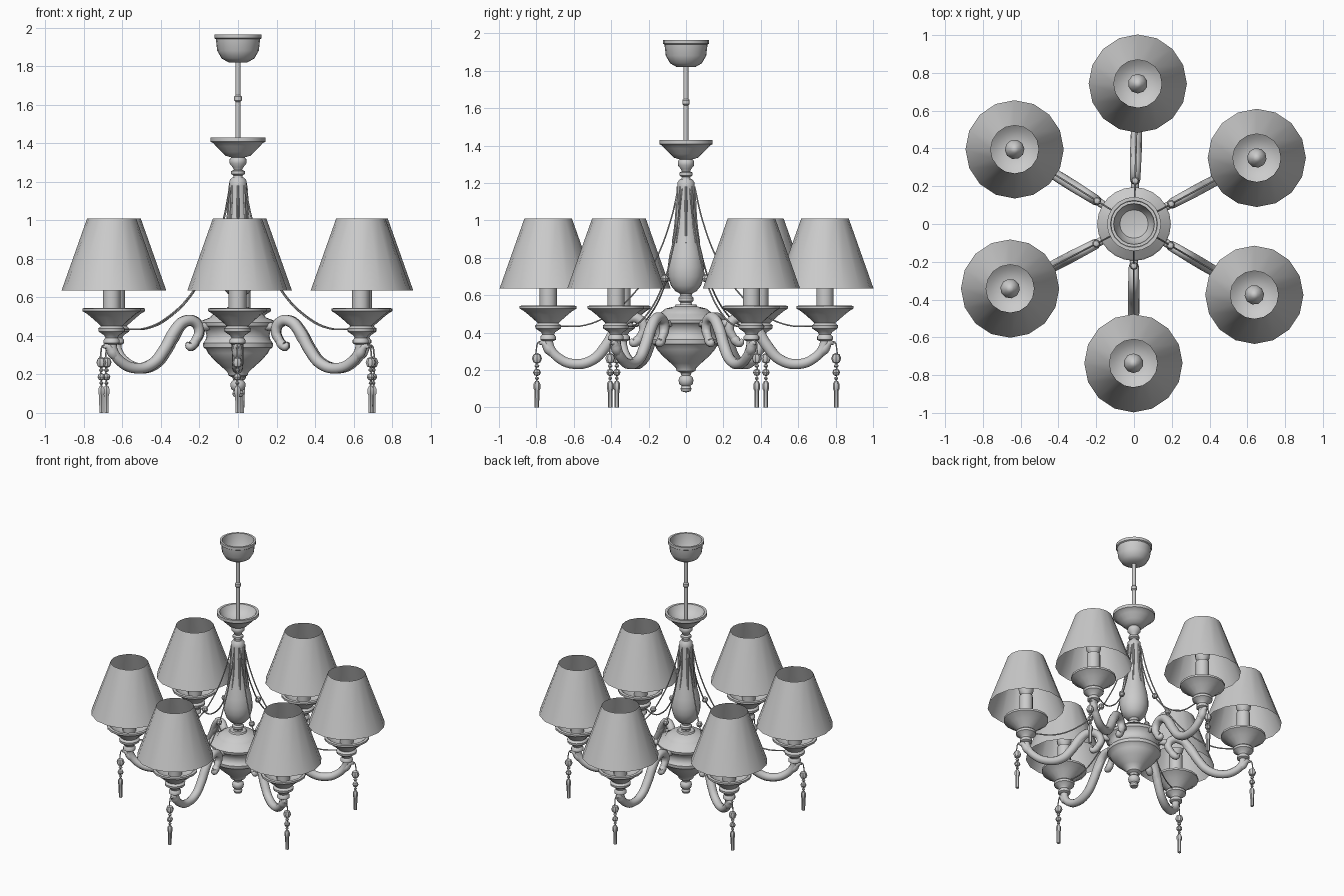
import bpy, bmesh, math
from mathutils import Vector

TAU = 2 * math.pi


def smooth(ob, angle=40):
    bpy.ops.object.select_all(action='DESELECT')
    ob.select_set(True)
    bpy.context.view_layer.objects.active = ob
    bpy.ops.object.shade_smooth_by_angle(angle=math.radians(angle))


def lathe(name, profile, sides=20, loc=(0, 0, 0), rot=0):
    """Revolve (radius, z) points about z."""
    bm = bmesh.new()
    rings = [[bm.verts.new((r * math.cos(TAU * i / sides), r * math.sin(TAU * i / sides), z))
              for i in range(sides)] for r, z in profile]
    for a, b in zip(rings, rings[1:]):
        for i in range(sides):
            j = (i + 1) % sides
            bm.faces.new((a[i], a[j], b[j], b[i]))
    bmesh.ops.remove_doubles(bm, verts=bm.verts, dist=1e-5)
    bmesh.ops.recalc_face_normals(bm, faces=bm.faces)
    me = bpy.data.meshes.new(name)
    bm.to_mesh(me)
    bm.free()
    ob = bpy.data.objects.new(name, me)
    bpy.context.collection.objects.link(ob)
    ob.location = loc
    ob.rotation_euler.z = rot
    smooth(ob)
    return ob


def tube(name, pts, depth, loc=(0, 0, 0), rot=0, res=5, bevel=3):
    """Smooth tube through (r, z, thickness) points in the local xz plane."""
    cu = bpy.data.curves.new(name, 'CURVE')
    cu.dimensions = '3D'
    cu.bevel_depth, cu.bevel_resolution = depth, bevel
    cu.resolution_u, cu.use_fill_caps = res, True
    sp = cu.splines.new('BEZIER')
    sp.bezier_points.add(len(pts) - 1)
    for p, (r, z, t) in zip(sp.bezier_points, pts):
        p.co = (r, 0, z)
        p.radius = t
        p.handle_left_type = p.handle_right_type = 'AUTO'
    ob = bpy.data.objects.new(name, cu)
    bpy.context.collection.objects.link(ob)
    ob.location = loc
    ob.rotation_euler.z = rot
    bpy.ops.object.select_all(action='DESELECT')
    ob.select_set(True)
    bpy.context.view_layer.objects.active = ob
    bpy.ops.object.convert(target='MESH')
    smooth(bpy.context.object, 50)


def bead_profile(r, z, h):
    return [(0, z - h), (r * .7, z - h * .7), (r, z), (r * .7, z + h * .7), (0, z + h)]


# ceiling canopy, open at the top
lathe("ceiling_canopy", [(0, 1.82), (.05, 1.82), (.085, 1.84), (.108, 1.88), (.115, 1.94),
                         (.123, 1.945), (.123, 1.965), (.108, 1.965), (.1, 1.89), (.075, 1.85), (0, 1.835)])
# hanging rod with a joint
lathe("hanging_rod", [(0, 1.36), (.013, 1.36), (.013, 1.615), (.02, 1.622), (.02, 1.642),
                      (.013, 1.65), (.013, 1.83), (0, 1.83)], 12)
# upper dish
lathe("upper_dish", [(0, 1.325), (.03, 1.325), (.065, 1.335), (.085, 1.355), (.115, 1.385), (.128, 1.40),
                     (.143, 1.408), (.143, 1.43), (.125, 1.43), (.11, 1.40), (.07, 1.365), (0, 1.355)])
# turned neck under the dish
lathe("upper_neck", [(0, 1.34), (.03, 1.335), (.044, 1.315), (.044, 1.295), (.028, 1.275), (.022, 1.262),
                     (.036, 1.255), (.036, 1.24), (.022, 1.232), (.025, 1.215), (0, 1.21)])
# central baluster
COL = [(0, 1.222), (.03, 1.222), (.045, 1.205), (.046, 1.18), (.048, 1.1), (.056, .98), (.073, .88),
       (.09, .81), (.098, .75), (.096, .70), (.08, .65), (.055, .62), (.035, .61), (.03, .595),
       (.04, .585), (.04, .57), (.03, .56), (.035, .53), (0, .53)]
lathe("central_baluster", COL)
for k in range(8):
    tube("baluster_rib", [(.046, 1.18, .6), (.049, 1.1, 1), (.057, .98, .9), (.074, .88, .4)],
         .007, rot=TAU * k / 8, res=3, bevel=1)
# central body and bottom finial
lathe("central_body", [(0, .55), (.055, .55), (.06, .54), (.11, .528), (.135, .508), (.145, .495), (.185, .48),
                       (.195, .468), (.192, .45), (.172, .435), (.163, .40), (.17, .375), (.182, .362),
                       (.18, .34), (.165, .33), (.155, .31), (.125, .275), (.08, .235), (.055, .212), (.05, .195),
                       (.03, .185), (.024, .17), (.036, .16), (.04, .145), (.036, .125), (.024, .115),
                       (.03, .10), (.024, .085), (0, .08)], 24)

# six arms, each given by the centre of its lamp
CENTRES = [(.02, .743), (.65, .35), (.637, -.375), (-.003, -.737), (-.656, -.342), (-.632, .395)]
for cx, cy in CENTRES:
    ang = math.atan2(cy, cx)
    d = Vector((math.cos(ang), math.sin(ang), 0))
    base = Vector((cx, cy, 0)) - .74 * d

    def at(r):
        return base + r * d

    # scrolled arm
    tube("arm", [(.275, .345, .55), (.25, .375, .8), (.228, .425, .95), (.255, .472, 1), (.315, .475, 1.05),
                 (.37, .425, 1.1), (.43, .33, 1.1), (.50, .255, 1.05), (.60, .232, 1), (.685, .265, .95),
                 (.73, .32, .9), (.74, .375, .9)], .028, base, ang)
    # curled leaves on the arm
    tube("inner_leaf", [(.33, .45, .6), (.385, .39, 1.2), (.425, .335, 1), (.455, .32, .15)], .024, base, ang, 4, 2)
    tube("outer_leaf", [(.69, .26, .5), (.735, .31, 1.1), (.765, .345, .8), (.79, .34, .15)], .026, base, ang, 4, 2)
    tube("scroll_tip", [(.235, .40, .5), (.26, .36, 1), (.285, .345, .9), (.30, .365, .3)], .026, base, ang, 4, 2)
    # peg joining arm and body
    tube("arm_peg", [(.16, .448, .8), (.20, .448, 1), (.235, .45, .8)], .022, base, ang, 2, 2)

    # drip cup
    lathe("drip_cup", [(0, .355), (.03, .355), (.042, .362), (.042, .378), (.032, .39), (.038, .402),
                       (.068, .422), (.07, .438), (.055, .45), (.065, .46), (.105, .495), (.13, .515), (.152, .528),
                       (.152, .542), (.135, .545), (.10, .515), (.05, .50), (0, .50)], 16, at(.74), ang)
    # candle tube and bulb
    lathe("candle", [(0, .49), (.046, .49), (.046, .72), (0, .72)], 12, at(.74), ang)
    lathe("bulb", [(.025, .715), (.048, .75), (.052, .775), (.042, .81), (.02, .84), (0, .85)], 10, at(.74), ang)
    # lamp shade, open at both ends
    lathe("lamp_shade", [(.26, .635), (.127, 1.01)], 16, at(.74), 0)

    # swagged chain with a bead
    tube("chain", [(.045, 1.17, 1), (.085, 1.0, 1), (.165, .79, 1), (.26, .635, 1), (.40, .505, 1),
                   (.54, .44, 1), (.69, .435, 1)], .0045, base, ang, 5, 1)
    lathe("chain_bead", bead_profile(.022, .69, .022), 8, at(.225), ang)

    # hanging crystal drop
    tube("pendant_hook", [(.77, .335, 1), (.785, .352, 1), (.80, .335, 1), (.80, .12, 1)], .004, base, ang, 3, 1)
    for z, r, h in ((.262, .027, .03), (.222, .013, .01), (.187, .021, .02), (.155, .011, .009)):
        lathe("pendant_bead", bead_profile(r, z, h), 8, at(.80), ang)
    lathe("pendant_prism", [(0, .142), (.01, .14), (.018, .125), (.018, .10), (.013, .09),
                            (.012, 0), (0, 0)], 6, at(.80), ang)
